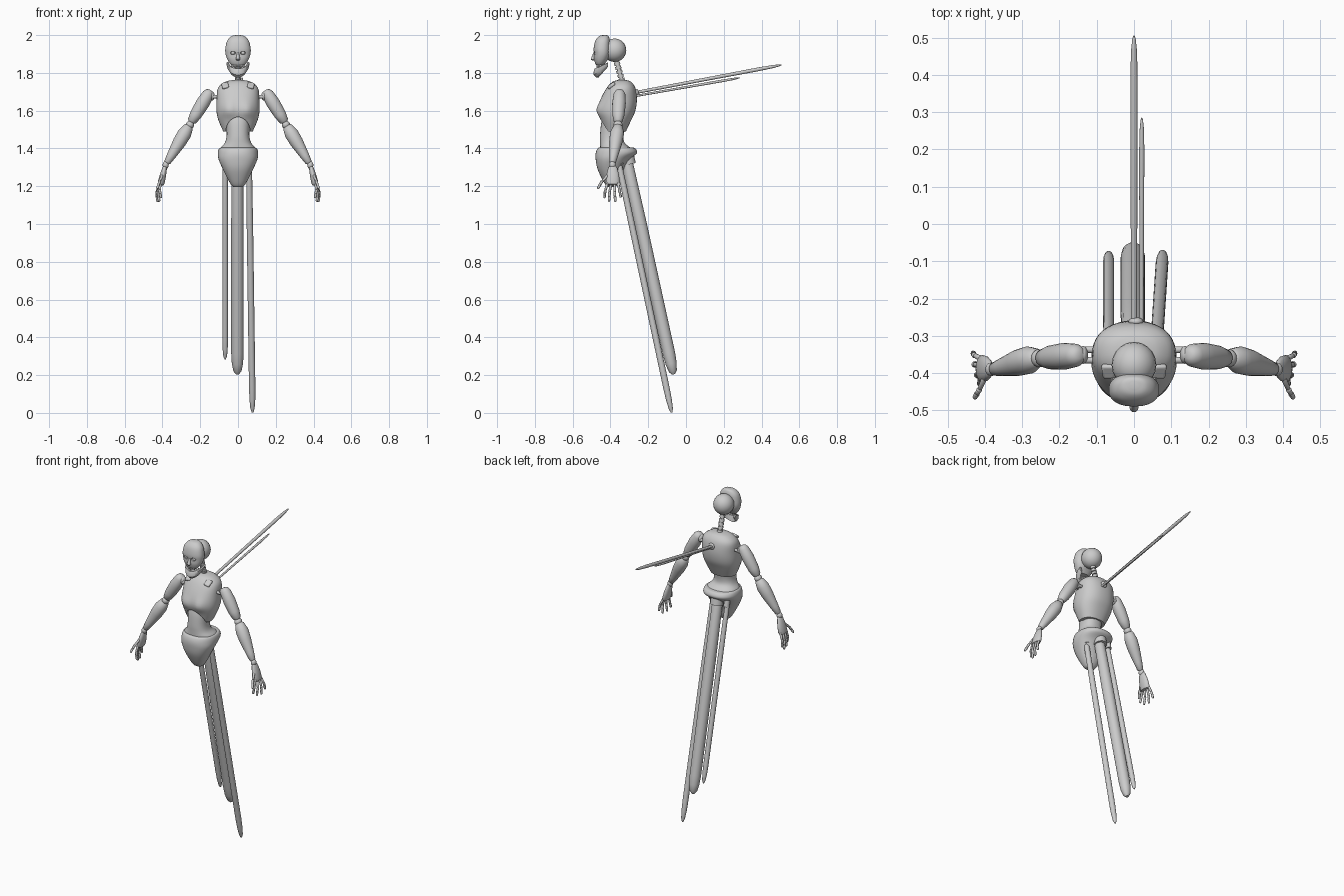
import bpy, bmesh, math
from mathutils import Vector

if "Cube" in bpy.data.objects:
    bpy.data.objects.remove(bpy.data.objects["Cube"])

parts = []


def finish(name, bm):
    bmesh.ops.recalc_face_normals(bm, faces=bm.faces)
    me = bpy.data.meshes.new(name)
    bm.to_mesh(me)
    bm.free()
    ob = bpy.data.objects.new(name, me)
    bpy.context.collection.objects.link(ob)
    parts.append(ob)
    return ob


def skin(name, rings, closed=True):
    """Bridge a list of point rings and cap both ends."""
    bm = bmesh.new()
    vs = [[bm.verts.new(p) for p in r] for r in rings]
    n = len(vs[0])
    for r0, r1 in zip(vs, vs[1:]):
        for i in range(n):
            j = (i + 1) % n
            bm.faces.new((r0[i], r0[j], r1[j], r1[i]))
    bm.faces.new(vs[0])
    bm.faces.new(vs[-1])
    return finish(name, bm)


def limb(name, a, b, radii, su=1.0, sw=1.0, seg=20):
    """Tapered tube from a to b; radii = (t, r) pairs; su scales along y."""
    a, b = Vector(a), Vector(b)
    d = (b - a).normalized()
    ref = Vector((1, 0, 0)) if abs(d.y) > 0.9 else Vector((0, 1, 0))
    u = (ref - d * ref.dot(d)).normalized()
    w = d.cross(u)
    ang = [2 * math.pi * i / seg for i in range(seg)]
    return skin(name, [[a + (b - a) * t + u * r * su * math.cos(k) + w * r * sw * math.sin(k)
                        for k in ang] for t, r in radii])


def smooth_sections(secs, sub=4):
    """Catmull-Rom interpolation between the given sections."""
    out = []
    for i in range(len(secs) - 1):
        p = [secs[max(0, min(len(secs) - 1, i + k))] for k in (-1, 0, 1, 2)]
        for s in range(sub):
            t = s / sub
            out.append([0.5 * (2 * q1 + (q2 - q0) * t + (2 * q0 - 5 * q1 + 4 * q2 - q3) * t * t
                               + (3 * q1 - q0 - 3 * q2 + q3) * t ** 3) for q0, q1, q2, q3 in zip(*p)])
    return out + [list(secs[-1])]


def body(name, secs, power=2.3, seg=40):
    """Loft of horizontal sections (z, half width, front y, back y)."""
    rings = []
    for z, rx, yf, yb in smooth_sections(secs):
        ring = []
        for i in range(seg):
            k = 2 * math.pi * i / seg
            c, s = math.cos(k), math.sin(k)
            ring.append((rx * math.copysign(abs(c) ** (2 / power), c),
                         (yf + yb) / 2 + (yb - yf) / 2 * math.copysign(abs(s) ** (2 / power), s), z))
        rings.append(ring)
    return skin(name, rings)


def ball(name, loc, scale):
    bm = bmesh.new()
    bmesh.ops.create_uvsphere(bm, u_segments=20, v_segments=12, radius=1)
    for v in bm.verts:
        v.co = Vector([v.co[i] * scale[i] + loc[i] for i in range(3)])
    return finish(name, bm)


def rod(name, a, b, r, seg=14):
    return limb(name, a, b, [(0, r), (1, r)], seg=seg)


def cut(target, cutter):
    parts.remove(cutter)
    cutter.hide_render = True
    cutter.hide_set(True)
    m = target.modifiers.new("cut", "BOOLEAN")
    m.object, m.operation, m.solver = cutter, "DIFFERENCE", "EXACT"


# Torso shell with soft chest and arched opening at the belly
torso = body("torso", [
    (1.762, .03, -.36, -.315), (1.752, .07, -.39, -.29), (1.72, .106, -.42, -.268),
    (1.66, .113, -.452, -.26), (1.60, .114, -.464, -.268), (1.55, .104, -.452, -.29),
    (1.49, .078, -.435, -.318)])
for v in torso.data.vertices:
    if v.co.y < -.38:
        v.co.y -= .015 * math.exp(-((abs(v.co.x) - .05) / .035) ** 2 - ((v.co.z - 1.605) / .04) ** 2)
cut(torso, limb("belly_cutter", (0, -.6, 1.48), (0, -.39, 1.48), [(0, .075), (1, .075)], su=.88, sw=1.15, seg=40))

# Abdomen and pelvis
body("abdomen", [(1.60, .055, -.43, -.31), (1.54, .062, -.448, -.315), (1.47, .06, -.455, -.33),
                 (1.43, .07, -.455, -.325), (1.40, .095, -.455, -.29), (1.37, .098, -.46, -.275)])
body("pelvis", [(1.405, .085, -.455, -.285), (1.40, .1, -.468, -.268), (1.375, .107, -.478, -.26),
                (1.34, .102, -.478, -.30), (1.29, .08, -.468, -.33), (1.23, .05, -.44, -.35),
                (1.20, .03, -.42, -.37), (1.195, .012, -.405, -.385)])

# Leg tubes with their sockets
for name, a, b, r in (("centre_leg", (-.003, -.315, 1.34), (-.003, -.066, .204), .033),
                      ("left_leg", (-.068, -.32, 1.34), (-.068, -.078, .284), .015),
                      ("right_leg", (.058, -.36, 1.34), (.077, -.076, .002), .017)):
    limb(name, a, b, [(0, r * .8), (.02, r * .92), (.3, r), (.9, r), (.95, r * .9), (.985, r * .65), (1, r * .25)])
    rod(name + "_socket", (a[0], a[1], 1.37), (a[0], a[1] + .012, 1.315), r * 1.15, 20)

# Long rods from the back
for name, a, b, r in (("upper_back_rod", (0, -.30, 1.69), (0, .505, 1.842), .010),
                      ("lower_back_rod", (.02, -.30, 1.672), (.021, .285, 1.774), .007)):
    limb(name, a, b, [(0, r * .8), (.5, r * .9), (.85, r), (.95, r * .8), (.99, r * .45), (1, r * .15)], seg=16)
ball("back_rod_mount", (.005, -.262, 1.695), (.02, .012, .02))

# Neck of stacked discs
n0, n1 = Vector((0, -.338, 1.755)), Vector((0, -.375, 1.885))
rod("neck_core", n0, n1, .010)
for i in range(6):
    p = n0.lerp(n1, i / 6)
    rod("neck_disc", p, p + (n1 - n0) * .12, .016)

# Skull ball and face mask
ball("skull_back", (0, -.378, 1.92), (.06, .062, .062))
face = body("face", [(2.0, .012, -.44, -.42), (1.994, .035, -.46, -.41), (1.97, .057, -.48, -.402),
                     (1.93, .067, -.489, -.40), (1.90, .066, -.487, -.402), (1.875, .058, -.487, -.41),
                     (1.855, .047, -.482, -.425), (1.842, .036, -.476, -.435)])
limb("nose", (0, -.484, 1.912), (0, -.494, 1.866), [(0, .004), (.6, .009), (.9, .012), (1, .006)], seg=12)
for s in (-1, 1):
    cut(face, ball("eye_socket_cutter", (s * .027, -.486, 1.905), (.015, .014, .009)))
    ball("eye", (s * .027, -.475, 1.905), (.011, .01, .009))

# Open horseshoe jaw
rings = []
for i in range(25):
    k = math.radians(-95 + 190 * i / 24)
    c, s = max(0, math.cos(k)), math.sin(k)
    z = 1.845 - .046 * c
    h = .012 + .012 * c
    rings.append([(s * r, -.412 - r * 1.25 * c * .98 - dy * c, z + dz)
                  for r, dy, dz in ((.062, 0, h * .7), (.059, .005, -h * .4), (.05, 0, -h), (.042, 0, -h),
                                    (.05, 0, h), (.058, 0, h))])
skin("jaw", rings)

# Teeth
for i in range(8):
    k = math.radians(-52 + 104 * i / 7)
    s, c = math.sin(k), math.cos(k)
    ball("upper_tooth", (.033 * s, -.437 - .034 * c, 1.838), (.0045, .004, .010))
    ball("lower_tooth", (.046 * s, -.412 - .058 * c, 1.85 - .030 * c), (.0045, .004, .010))

for s in (-1, 1):
    # Collar pads
    bm = bmesh.new()
    bmesh.ops.create_cube(bm, size=1)
    for v in bm.verts:
        v.co = Vector((v.co.x * .036, v.co.y * .044, v.co.z * .016))
    pad = finish("collar_pad", bm)
    pad.location = (s * .068, -.395, 1.733)
    pad.rotation_euler = (.65, s * .2, 0)
    bev = pad.modifiers.new("bevel", "BEVEL")
    bev.width, bev.segments = .007, 3

    # Shoulder pins, upper arm, elbow and forearm
    for y in (-.337, -.365):
        rod("shoulder_pin", (s * .10, y, 1.675), (s * .155, y, 1.672), .009)
    ball("shoulder_joint", (s * .137, -.351, 1.678), (.014, .024, .024))
    limb("upper_arm", (s * .145, -.351, 1.708), (s * .25, -.36, 1.535),
         [(0, .010), (.03, .022), (.12, .031), (.4, .036), (.75, .032), (.94, .024), (1, .012)], seg=24)
    ball("elbow", (s * .254, -.36, 1.525), (.022, .024, .022))
    limb("forearm", (s * .257, -.358, 1.522), (s * .377, -.39, 1.322),
         [(0, .014), (.04, .026), (.22, .037), (.45, .035), (.8, .024), (.97, .018), (1, .012)], seg=24)

    # Wrist, palm, thumb and fingers
    ball("wrist", (s * .383, -.39, 1.312), (.016, .018, .02))
    limb("palm", (s * .385, -.388, 1.31), (s * .41, -.388, 1.205),
         [(0, .014), (.12, .024), (.5, .034), (.85, .037), (.97, .032), (1, .02)], sw=.5)
    digits = [((.412, -.416, 1.215), (.414, -.428, 1.175), (.408, -.432, 1.137)),
              ((.415, -.398, 1.21), (.422, -.405, 1.165), (.417, -.408, 1.118)),
              ((.415, -.378, 1.21), (.428, -.377, 1.165), (.426, -.374, 1.116)),
              ((.412, -.36, 1.215), (.428, -.352, 1.178), (.432, -.345, 1.14)),
              ((.40, -.412, 1.26), (.415, -.445, 1.225), (.428, -.467, 1.187))]
    for d in digits:
        p = [Vector((s * q[0], q[1], q[2])) for q in d]
        p.insert(2, p[1].lerp(p[2], .5))
        for a, b in zip(p, p[1:]):
            limb("finger_segment", a, b, [(0, .005), (.15, .0075), (.8, .0065), (1, .004)], seg=10)
            ball("knuckle", a, (.0075, .0075, .0075))

# Smooth shading with sharp edges kept
bpy.ops.object.select_all(action="DESELECT")
for ob in parts:
    ob.select_set(True)
bpy.context.view_layer.objects.active = torso
bpy.ops.object.shade_smooth_by_angle(angle=math.radians(40))
